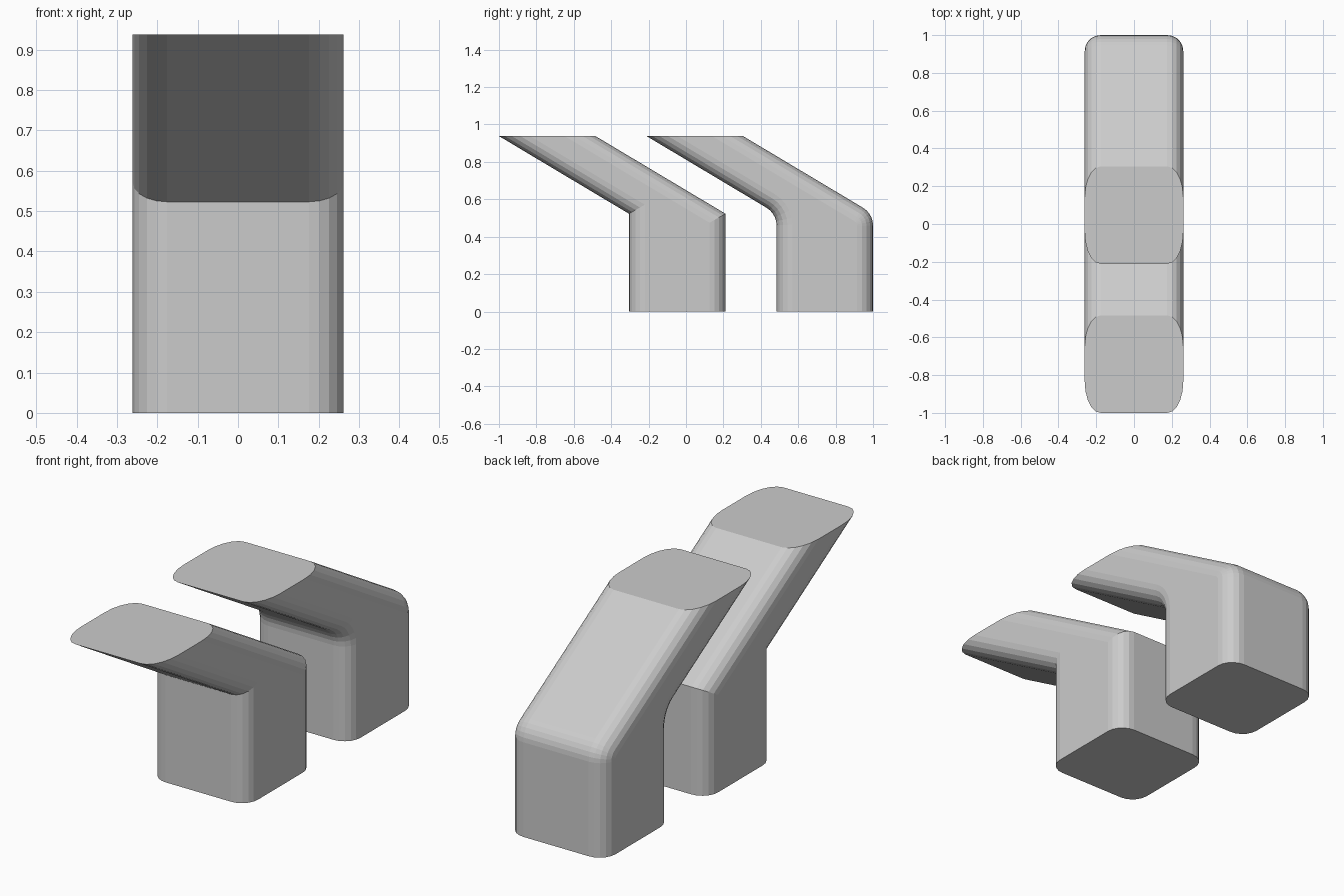
import bpy, bmesh, math
from mathutils import Vector

if "Cube" in bpy.data.objects:
    bpy.data.objects.remove(bpy.data.objects["Cube"])

HALF_W, TOP, BEND = 0.261, 0.938, 0.523   # half width, top height, bend height
DEPTH, LEAN = 0.516, 0.695                # post depth, forward reach of the arm
EDGE_R = 0.085                            # rounding of the long edges

grey = bpy.data.materials.new("light grey")
grey.diffuse_color = (0.6, 0.6, 0.6, 1)
grey.use_nodes = True
grey.node_tree.nodes["Principled BSDF"].inputs["Base Color"].default_value = grey.diffuse_color


def fillet(prev, corner, nxt, radius, steps=5):
    """Arc points that round off one corner of the profile."""
    a, b = (prev - corner).normalized(), (nxt - corner).normalized()
    half = a.angle(b) / 2
    centre = corner + (a + b).normalized() * radius / math.sin(half)
    start = corner + a * radius / math.tan(half) - centre
    end = corner + b * radius / math.tan(half) - centre
    sweep = math.pi - 2 * half
    return [centre + (start * math.sin(sweep * (1 - i / steps))
                      + end * math.sin(sweep * i / steps)) / math.sin(sweep)
            for i in range(steps + 1)]


def bent_post(name, y, bend_radius):
    """Upright post whose upper arm leans forward, cut level at the top."""
    back = y + DEPTH
    pts = [Vector(p) for p in ((y, 0), (back, 0), (back, BEND),
                               (back - LEAN, TOP), (y - LEAN, TOP), (y, BEND))]
    profile = []
    for i, p in enumerate(pts):
        if bend_radius and i in (2, 5):
            profile += fillet(pts[i - 1], p, pts[(i + 1) % 6], bend_radius)
        else:
            profile.append(p)

    # extrude the side profile across the width
    bm = bmesh.new()
    left = [bm.verts.new((-HALF_W, p.x, p.y)) for p in profile]
    right = [bm.verts.new((HALF_W, p.x, p.y)) for p in profile]
    bm.faces.new(left)
    bm.faces.new(right[::-1])
    n = len(profile)
    for i in range(n):
        j = (i + 1) % n
        bm.faces.new((left[j], left[i], right[i], right[j]))
    bmesh.ops.recalc_face_normals(bm, faces=bm.faces)

    # round the long edges, leaving the top and bottom rims crisp
    def level(e, z):
        return all(abs(v.co.z - z) < 1e-4 for v in e.verts)
    rims = [e for e in bm.edges
            if abs(e.verts[0].co.x - e.verts[1].co.x) < 1e-4
            and not level(e, 0) and not level(e, TOP)]
    bmesh.ops.bevel(bm, geom=rims, offset=EDGE_R, offset_type='OFFSET',
                    segments=5, profile=0.5, affect='EDGES', clamp_overlap=False)

    mesh = bpy.data.meshes.new(name)
    bm.to_mesh(mesh)
    bm.free()
    mesh.materials.append(grey)
    obj = bpy.data.objects.new(name, mesh)
    bpy.context.collection.objects.link(obj)


bent_post("sharp_bend_post", -0.305, 0)
bent_post("rounded_bend_post", 0.484, 0.11)
